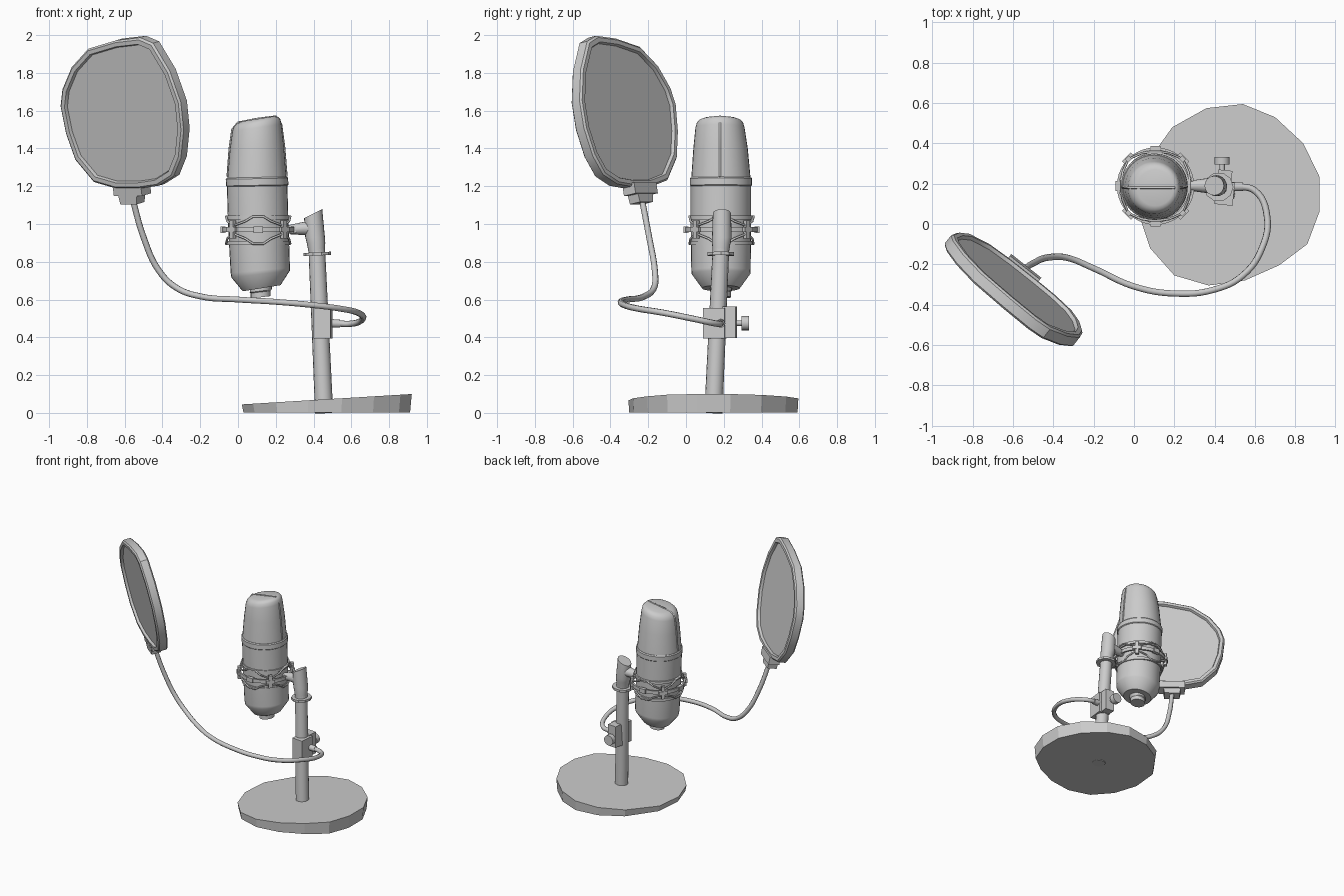
import bpy, bmesh
from math import sin, cos, pi, radians
from mathutils import Vector, Matrix

if "Cube" in bpy.data.objects:
    bpy.data.objects.remove(bpy.data.objects["Cube"])


def finish(name, bm, smooth=True):
    bmesh.ops.recalc_face_normals(bm, faces=bm.faces)
    me = bpy.data.meshes.new(name)
    bm.to_mesh(me)
    bm.free()
    ob = bpy.data.objects.new(name, me)
    bpy.context.collection.objects.link(ob)
    if smooth:
        bpy.ops.object.select_all(action='DESELECT')
        ob.select_set(True)
        bpy.context.view_layer.objects.active = ob
        bpy.ops.object.shade_smooth_by_angle(angle=radians(35))
    return ob


def bridge(bm, loops, closed=False):
    pairs = list(zip(loops, loops[1:]))
    if closed:
        pairs.append((loops[-1], loops[0]))
    for a, b in pairs:
        n = len(a)
        for i in range(n):
            bm.faces.new((a[i], a[(i + 1) % n], b[(i + 1) % n], b[i]))


def loft(name, rings, segs=32, smooth=True):
    """Stack of round sections: (x, y, z, radius, slope of z along x)."""
    bm = bmesh.new()
    loops = []
    for x, y, z, r, s in rings:
        loops.append([bm.verts.new((x + r * cos(2 * pi * i / segs), y + r * sin(2 * pi * i / segs),
                                    z + s * r * cos(2 * pi * i / segs))) for i in range(segs)])
    bridge(bm, loops)
    bm.faces.new(loops[0])
    bm.faces.new(loops[-1])
    return finish(name, bm, smooth)


def rod(name, a, b, r1, r2, segs=16):
    a, b = Vector(a), Vector(b)
    bm = bmesh.new()
    m = Matrix.Translation((a + b) / 2) @ (b - a).to_track_quat('Z', 'Y').to_matrix().to_4x4()
    bmesh.ops.create_cone(bm, cap_ends=True, segments=segs, radius1=r1, radius2=r2,
                          depth=(b - a).length, matrix=m)
    return finish(name, bm)


def box(name, centre, size, rot=Matrix.Identity(4), taper=1.0):
    bm = bmesh.new()
    bmesh.ops.create_cube(bm, size=1)
    for v in bm.verts:
        if v.co.z < 0:
            v.co.x *= taper
    bm.transform(Matrix.Translation(centre) @ rot @ Matrix.Diagonal((*size, 1)))
    return finish(name, bm, False)


def tube(name, pts, r, cyclic=False, smooth=True):
    cu = bpy.data.curves.new(name, 'CURVE')
    cu.dimensions = '3D'
    cu.bevel_depth, cu.bevel_resolution, cu.use_fill_caps = r, 2, True
    cu.resolution_u = 6
    sp = cu.splines.new('BEZIER')
    sp.bezier_points.add(len(pts) - 1)
    for p, co in zip(sp.bezier_points, pts):
        p.co = co
        p.handle_left_type = p.handle_right_type = 'AUTO' if smooth else 'VECTOR'
    sp.use_cyclic_u = cyclic
    ob = bpy.data.objects.new(name, cu)
    bpy.context.collection.objects.link(ob)
    bpy.ops.object.select_all(action='DESELECT')
    ob.select_set(True)
    bpy.context.view_layer.objects.active = ob
    bpy.ops.object.convert(target='MESH')
    bpy.ops.object.shade_smooth_by_angle(angle=radians(50))


# Base: irregular low-sided disc with a sloping top
outline = [(.54, .595), (.70, .53), (.84, .40), (.92, .235), (.92, .06), (.86, -.10), (.72, -.205),
           (.55, -.28), (.37, -.305), (.20, -.255), (.08, -.12), (.02, .06), (.04, .27), (.19, .48), (.36, .575)]
bm = bmesh.new()
low = [bm.verts.new((.47 + (x - .47) * .98, .145 + (y - .145) * .99, .003)) for x, y in outline]
top = [bm.verts.new((x, y, .045 + .061 * (x - .02))) for x, y in outline]
bridge(bm, [low, top])
bm.faces.new(low)
bm.faces.new(top)
finish("base", bm, False)

# Stand pole, collar and swivel head
rod("pole", (.456, .145, 0), (.417, .185, .87), .048, .044)
loft("pole_collar", [(.42, .184, .833, .073, .05), (.42, .184, .85, .073, .05)], 10, False)
loft("swivel_head", [(.417, .184, .85, .043, 0), (.413, .187, .90, .049, 0), (.408, .19, .93, .052, 0),
                     (.398, .19, 1.055, .048, .5)], 20)
rod("mount_arm", (.27, .19, .97), (.40, .19, .98), .024, .042)

# Microphone body, collar, head and lower plug
loft("mic_body", [(.125, .185, .66, .10, .16), (.12, .185, .735, .155, .12), (.118, .185, .755, .157, .09),
                  (.108, .185, .98, .160, .03), (.10, .185, 1.24, .160, .02)])
loft("mic_band", [(.102, .185, 1.20, .160, .02), (.102, .185, 1.205, .165, .02),
                  (.10, .185, 1.24, .165, .02), (.10, .185, 1.247, .159, .02)])
loft("mic_head", [(.10, .185, 1.23, .158, .02), (.10, .183, 1.40, .144, .06), (.10, .18, 1.51, .130, .14),
                  (.101, .18, 1.535, .123, .16), (.104, .18, 1.55, .108, .16), (.106, .18, 1.557, .09, .16)])
loft("mic_plug", [(.12, .185, .612, .053, .12), (.12, .185, .64, .053, .12), (.12, .185, .645, .058, .12),
                  (.125, .185, .68, .058, .14)], 20)
tube("head_rib", [(-.055, .18, 1.25), (-.044, .18, 1.40), (-.03, .18, 1.50), (.0, .18, 1.537),
                  (.10, .18, 1.556), (.20, .18, 1.570), (.228, .18, 1.53), (.244, .18, 1.41),
                  (.257, .18, 1.25)], .006, smooth=False)

# Shock mount: outer and inner rings, clips and elastic cords
cx, cy = .107, .188


def around(r, a, z):
    return (cx + r * cos(a), cy + r * sin(a), z)


def ring(name, r, z, w, h):
    bm = bmesh.new()
    loops = [[bm.verts.new(around(r + dr, 2 * pi * i / 40, z + dz)) for i in range(40)]
             for dr, dz in ((-w, -h), (w, -h), (w, h), (-w, h))]
    bridge(bm, loops, True)
    finish(name, bm)


ring("outer_mount_ring", .186, .97, .006, .013)
ring("upper_mount_ring", .164, 1.035, .005, .010)
ring("lower_mount_ring", .164, .90, .005, .010)
for k in range(4):
    a = pi / 4 + k * pi / 2
    turn = Matrix.Rotation(a, 4, 'Z')
    box("clip_upright", around(.19, a, .97), (.022, .026, .095), turn)
    box("clip_bar", around(.192, a, .97), (.026, .062, .026), turn)
for k in range(4):
    a = k * pi / 2
    box("ring_lug", around(.187, a, .97), (.026, .05, .034), Matrix.Rotation(a, 4, 'Z'))
for label, z0, z1 in (("upper", .99, 1.04), ("lower", .95, .895)):
    pts = []
    for k in range(4):
        a = pi / 4 + k * pi / 2
        pts += [around(.19, a, z0), around(.177, a + pi / 8, (z0 + z1) / 2), around(.172, a + pi / 5, z1),
                around(.172, a + 3 * pi / 10, z1), around(.177, a + 3 * pi / 8, (z0 + z1) / 2)]
    tube(label + "_elastic_cord", pts, .006, True, False)

# Clamp with thumb screw
tilt = Matrix.Rotation(radians(-6), 4, 'Z')
box("clamp_block", (.45, .152, .475), (.09, .115, .16), tilt)
box("clamp_jaw", (.45, .232, .48), (.07, .07, .165), tilt)
rod("screw_stem", (.437, .25, .475), (.437, .30, .475), .014, .014, 12)
rod("screw_knob", (.437, .295, .475), (.437, .333, .475), .038, .038, 16)
rod("neck_socket", (.48, .185, .475), (.54, .185, .472), .023, .021)

# Flexible neck
tube("gooseneck", [(.50, .188, .475), (.60, .165, .472), (.66, .04, .498), (.635, -.12, .53), (.54, -.255, .552),
                   (.40, -.325, .57), (.20, -.345, .588), (0, -.31, .60), (-.20, -.22, .617), (-.33, -.168, .665),
                   (-.42, -.165, .755), (-.50, -.195, .93), (-.56, -.235, 1.14)], .0165)

# Pop filter: egg-shaped rim and fabric on a tilted plane
n = Vector((.609, .771, .185)).normalized()
centre = Vector((-.6, -.32, 1.58))
egg = [(-.92, 1.72), (-.87, 1.84), (-.78, 1.94), (-.63, 1.985), (-.50, 2.0), (-.43, 1.97), (-.34, 1.82),
       (-.28, 1.65), (-.265, 1.50), (-.28, 1.35), (-.32, 1.25), (-.40, 1.20), (-.50, 1.185), (-.63, 1.185),
       (-.75, 1.22), (-.85, 1.34), (-.90, 1.48), (-.93, 1.63)]


def egg_loop(bm, scale, off):
    loop = []
    for x, z in egg:
        p = Vector((x, -.32 - .79 * (x + .6) - .24 * (z - 1.58), z))
        loop.append(bm.verts.new(centre + (p - centre) * scale + n * off))
    return loop


bm = bmesh.new()
bridge(bm, [egg_loop(bm, s, o) for s, o in ((.955, -.036), (.98, -.026), (.98, .026), (.955, .036),
                                            (.90, .036), (.885, .02), (.885, -.02), (.90, -.036))], True)
finish("filter_rim", bm)
bm = bmesh.new()
loops = [egg_loop(bm, .9, o) for o in (-.018, .018)]
bridge(bm, loops)
for lp in loops:
    bm.faces.new(lp)
finish("filter_fabric", bm, False)

# Filter bracket joining the neck to the rim
u = Vector((.785, -.62, 0)).normalized()
v = n.cross(u)
v = v if v.z > 0 else -v
frame = Matrix((u, n, v)).transposed().to_4x4()
box("filter_bracket", (-.562, -.243, 1.185), (.19, .08, .06), frame)
box("filter_socket", (-.562, -.24, 1.14), (.13, .07, .06), frame, .85)
